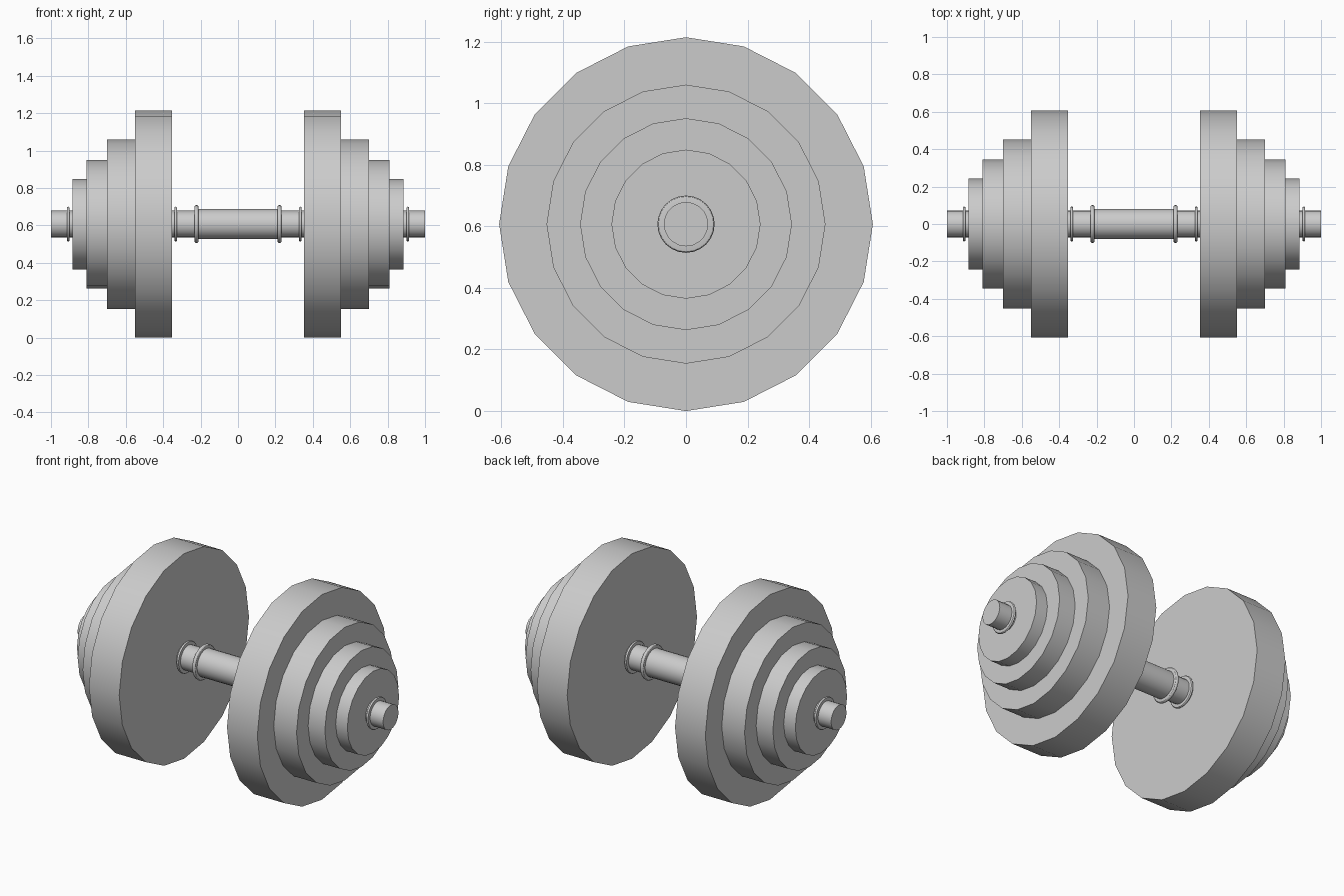
import bpy, bmesh, math

if "Cube" in bpy.data.objects:
    bpy.data.objects.remove(bpy.data.objects["Cube"])

AXIS_Z = 0.607
SIDES = 20


def lathe(name, profile, sides=SIDES, mirror=True):
    """Revolve (x, radius) points around the bar axis and cap both ends."""
    bm = bmesh.new()
    rings = []
    for x, r in profile:
        rings.append([bm.verts.new((x, r * math.cos(2 * math.pi * i / sides),
                                    r * math.sin(2 * math.pi * i / sides)))
                      for i in range(sides)])
    for a, b in zip(rings, rings[1:]):
        for i in range(sides):
            j = (i + 1) % sides
            bm.faces.new((a[i], a[j], b[j], b[i]))
    bm.faces.new(rings[0])
    bm.faces.new(rings[-1])
    bmesh.ops.recalc_face_normals(bm, faces=bm.faces)
    mesh = bpy.data.meshes.new(name)
    bm.to_mesh(mesh)
    bm.free()
    ob = bpy.data.objects.new(name, mesh)
    ob.location.z = AXIS_Z
    bpy.context.collection.objects.link(ob)
    if mirror:
        ob.modifiers.new("both_sides", 'MIRROR')
    bpy.ops.object.select_all(action='DESELECT')
    bpy.context.view_layer.objects.active = ob
    ob.select_set(True)
    bpy.ops.object.shade_smooth_by_angle(angle=math.radians(30))
    return ob


def disc(name, x0, x1, r, **kw):
    return lathe(name, [(x0, r), (x1, r)], **kw)


def rounded_ring(name, x, half, r_in, r_out, steps=6):
    """Ring with a rounded rim."""
    pts = [(x - half * math.cos(math.pi * k / steps),
            r_out - half + half * math.sin(math.pi * k / steps))
           for k in range(steps + 1)]
    return lathe(name, [(x - half, r_in)] + pts + [(x + half, r_in)], sides=24)


# bar and thicker hand grip
disc("bar", -1.0, 1.0, 0.072, mirror=False)
disc("grip", -0.22, 0.22, 0.081, sides=24, mirror=False)

# weight plates, largest on the inside
plates = [("large", 0.353, 0.551, 0.607), ("medium", 0.551, 0.70, 0.453),
          ("small", 0.70, 0.809, 0.344), ("tiny", 0.809, 0.885, 0.242)]
for size, x0, x1, r in plates:
    disc(size + "_plate", x0, x1, r)

# rings at the grip ends and collars either side of the plates
rounded_ring("grip_ring", 0.222, 0.011, 0.07, 0.102)
rounded_ring("inner_collar", 0.333, 0.007, 0.065, 0.093)
rounded_ring("outer_collar", 0.908, 0.007, 0.065, 0.093)
